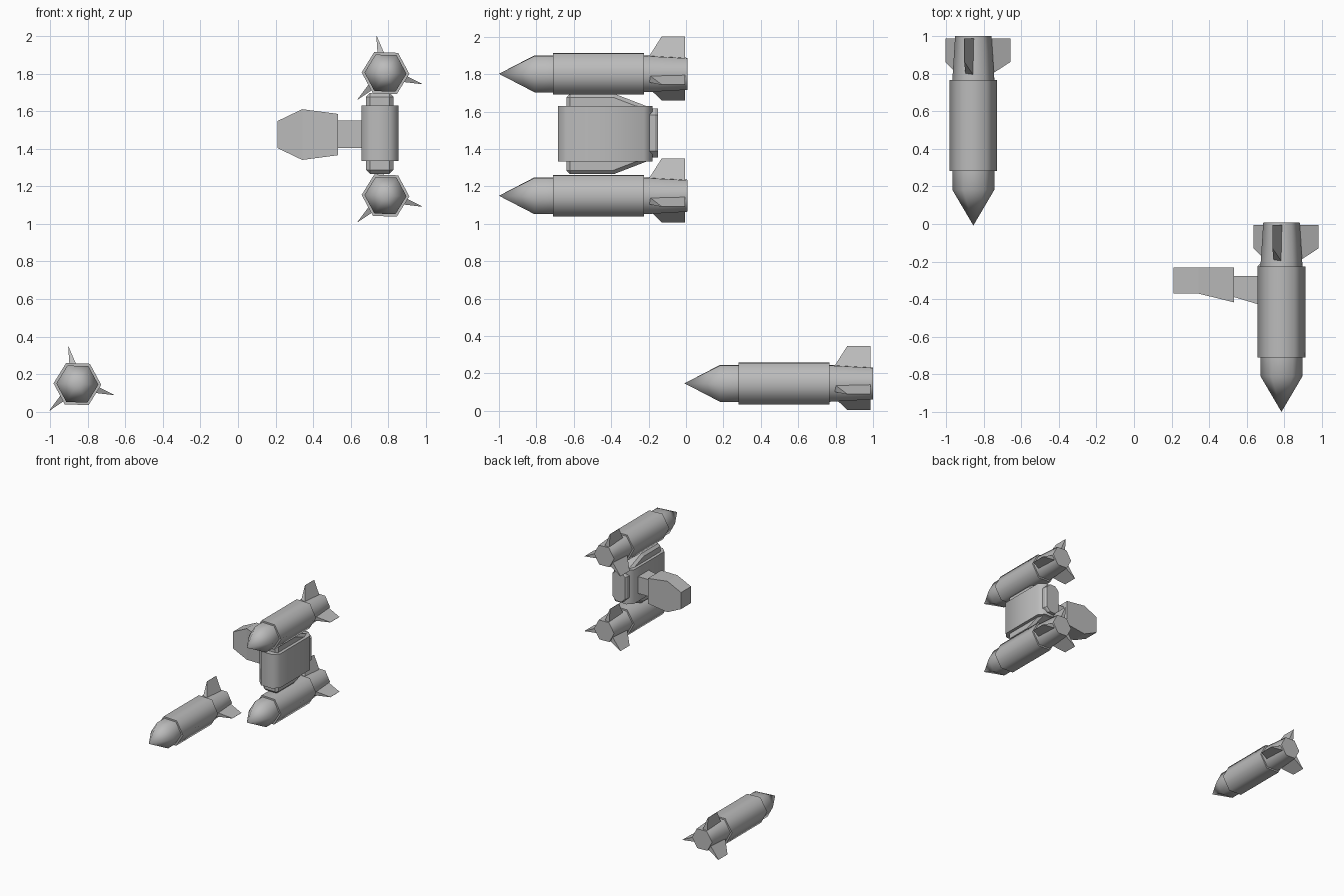
import bpy, bmesh, math
from mathutils import Vector

if "Cube" in bpy.data.objects:
    bpy.data.objects.remove(bpy.data.objects["Cube"])

# Single flat colour
grey = bpy.data.materials.new("plain_grey")
grey.use_nodes = True
colour = (0.5, 0.5, 0.5, 1)
grey.diffuse_color = colour
grey.node_tree.nodes["Principled BSDF"].inputs["Base Color"].default_value = colour


def finish(name, bm, smooth_angle=0):
    """Turn a bmesh into an object, smooth below the given angle."""
    bmesh.ops.recalc_face_normals(bm, faces=bm.faces)
    for f in bm.faces:
        f.smooth = smooth_angle > 0
    for e in bm.edges:
        e.smooth = e.calc_face_angle(math.pi) < math.radians(smooth_angle)
    mesh = bpy.data.meshes.new(name)
    bm.to_mesh(mesh)
    bm.free()
    mesh.materials.append(grey)
    obj = bpy.data.objects.new(name, mesh)
    bpy.context.collection.objects.link(obj)
    return obj


def loft(name, rings, smooth_angle=0):
    """Skin a list of equal-length vertex loops and cap both ends."""
    bm = bmesh.new()
    loops = [[bm.verts.new(p) for p in ring] for ring in rings]
    n = len(loops[0])
    for a, b in zip(loops, loops[1:]):
        for i in range(n):
            j = (i + 1) % n
            bm.faces.new((a[i], a[j], b[j], b[i]))
    bm.faces.new(loops[0])
    bm.faces.new(loops[-1])
    bmesh.ops.remove_doubles(bm, verts=bm.verts, dist=0.0005)
    return finish(name, bm, smooth_angle)


def chamfered(u0, u1, v0, v1, c):
    """Rectangle outline with cut corners."""
    return [(u0 + c, v0), (u1 - c, v0), (u1, v0 + c), (u1, v1 - c),
            (u1 - c, v1), (u0 + c, v1), (u0, v1 - c), (u0, v0 + c)]


SIDES = 6
PROFILE = [(0, 0.0001), (0.19, 0.112), (0.29, 0.112), (0.29, 0.127),
           (0.775, 0.127), (0.775, 0.112), (1.008, 0.097)]


def missile(name, x, y, z):
    # Six-sided stepped body along y
    rings = []
    for d, r in PROFILE:
        rings.append([(x + r * math.cos(a), y + d, z + r * math.sin(a))
                      for a in (math.tau * i / SIDES - 0.03 for i in range(SIDES))])
    loft(name + "_body", rings, 65)
    # Three wedge-shaped tail fins
    for k in range(3):
        a = math.radians(103.5 + 120 * k)
        out = Vector((math.cos(a), 0, math.sin(a)))
        side = Vector((-math.sin(a), 0, math.cos(a)))
        base = Vector((x, y, z))

        def quad(r, front, rear, half):
            return [base + out * r + side * s + Vector((0, d, 0))
                    for d, s in ((front, -half), (rear, -half), (rear, half), (front, half))]
        loft(f"{name}_fin_{k + 1}", [quad(0.07, 0.79, 0.995, 0.024),
                                     quad(0.205, 0.87, 0.995, 0.001)])


missile("upper_missile", 0.785, -1.0, 1.802)
missile("lower_missile", 0.785, -1.0, 1.15)
missile("loose_missile", -0.855, -0.008, 0.147)

# Launcher housing with cut vertical corners
plan = chamfered(0.657, 0.854, -0.685, -0.18, 0.045)
loft("launcher_housing", [[(x, y, z) for x, y in plan] for z in (1.333, 1.629)], 65)

# Octagonal rear plate
loft("rear_plate", [[(x, y, z) for x, z in chamfered(0.685 - g, 0.825 + g, 1.355, 1.616, 0.035)]
                    for y, g in ((-0.22, 0.0), (-0.165, 0.0), (-0.15, -0.01))])

# Pylons joining the housing to the missiles, mirrored about its middle
MID = 1.481
pylon_side = [(-0.64, 0.1), (-0.64, 0.215), (-0.385, 0.215), (-0.19, 0.14), (-0.19, 0.1)]
for name, s in (("upper_pylon", 1), ("lower_pylon", -1)):
    obj = loft(name, [[(x, y, MID + s * h) for y, h in pylon_side] for x in (0.682, 0.827)])
    bevel = obj.modifiers.new("bevel", "BEVEL")
    bevel.width = 0.02
    bevel.segments = 1
    bevel.limit_method = 'ANGLE'
    bevel.angle_limit = math.radians(60)

# Side arm, deeper toward the housing
loft("side_arm", [[(x, f, 1.403), (x, -0.277, 1.403), (x, -0.277, 1.55), (x, f, 1.55)]
                  for x, f in ((0.52, -0.385), (0.67, -0.43))])

# Paddle at the end of the arm
loft("paddle", [[(x, f, MID - 0.006 - h), (x, -0.232, MID - 0.006 - h),
                 (x, -0.232, MID - 0.006 + h), (x, f, MID - 0.006 + h)]
                for x, f, h in ((0.21, -0.37, 0.072), (0.342, -0.37, 0.135),
                                (0.531, -0.417, 0.11))])
